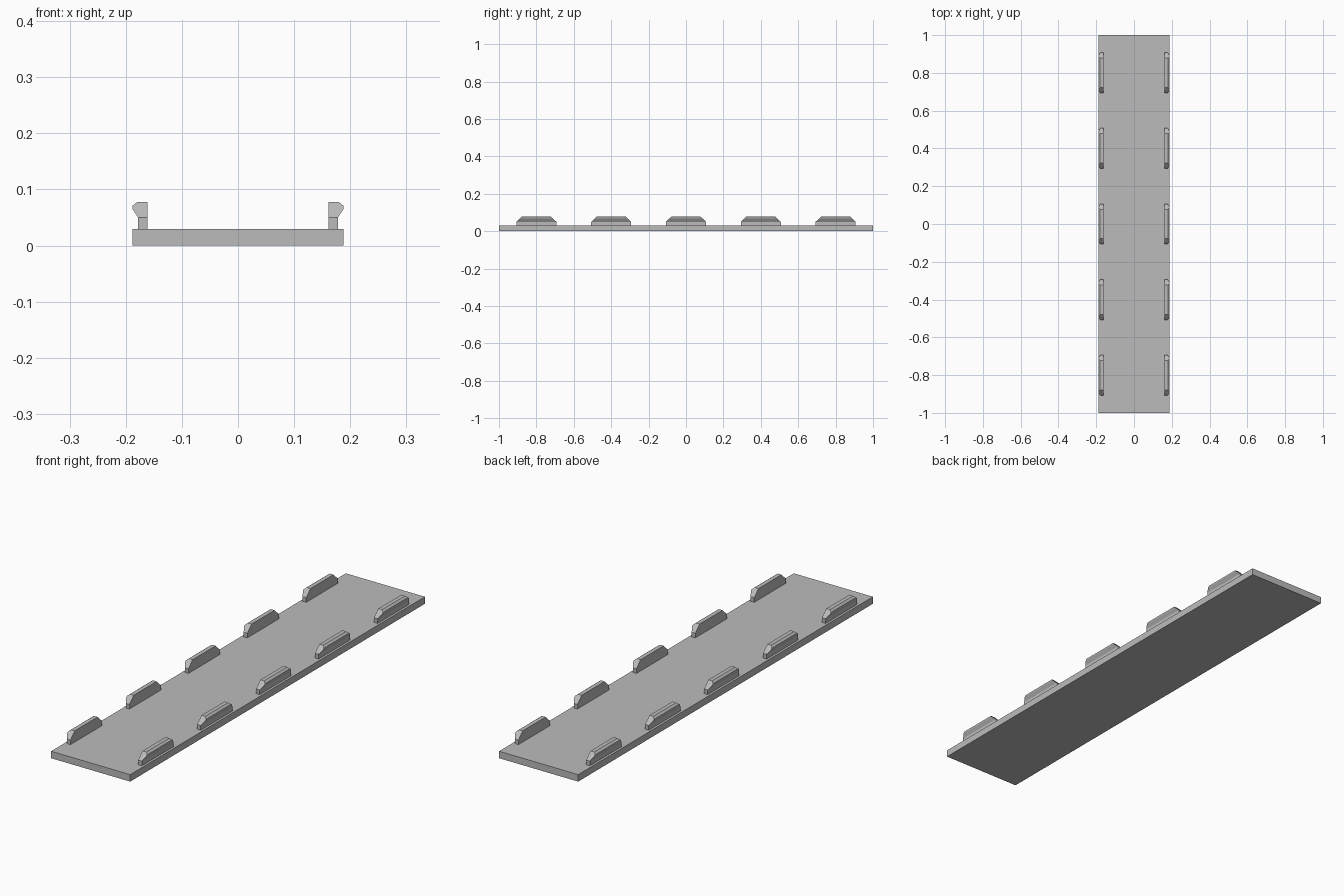
import bpy
import bmesh

cube = bpy.data.objects.get("Cube")
if cube:
    bpy.data.objects.remove(cube, do_unlink=True)

# Single grey finish
grey = bpy.data.materials.new("plain grey")
grey.use_nodes = True
colour = (0.5, 0.5, 0.5, 1)
grey.diffuse_color = colour
grey.node_tree.nodes["Principled BSDF"].inputs["Base Color"].default_value = colour


def add_object(name, bm):
    bmesh.ops.recalc_face_normals(bm, faces=bm.faces[:])
    mesh = bpy.data.meshes.new(name)
    bm.to_mesh(mesh)
    bm.free()
    mesh.materials.append(grey)
    obj = bpy.data.objects.new(name, mesh)
    bpy.context.collection.objects.link(obj)
    return obj


# Flat base plate
WIDTH, LENGTH, THICK = 0.376, 2.0, 0.03
bm = bmesh.new()
bmesh.ops.create_cube(bm, size=1)
for v in bm.verts:
    v.co.x *= WIDTH
    v.co.y *= LENGTH
    v.co.z = (v.co.z + 0.5) * THICK
add_object("base_plate", bm)

# Clip cross-section (x, z): narrow stem below an outward hooked head
NECK, TOP = 0.05, 0.078
PROFILE = [(0.161, THICK), (0.178, THICK), (0.178, NECK), (0.188, 0.065),
           (0.188, 0.071), (0.179, TOP), (0.161, TOP), (0.161, NECK)]


def half_length(z):
    # The head's ends slope inwards above the neck
    return 0.107 - 0.029 * max(0, z - NECK) / (TOP - NECK)


def add_clip(name, y):
    bm = bmesh.new()
    ends = [[bm.verts.new((x, s * half_length(z), z)) for x, z in PROFILE]
            for s in (-1, 1)]
    for ring in ends:
        bm.faces.new(ring[:3] + ring[7:])
        bm.faces.new(ring[2:])
    a, b = ends
    for i in range(len(a)):
        j = (i + 1) % len(a)
        bm.faces.new((a[i], a[j], b[j], b[i]))
    clip = add_object(name, bm)
    clip.location.y = y
    clip.modifiers.new("both sides", 'MIRROR').use_mirror_merge = False


# Five mirrored pairs of clips along the plate
for i in range(5):
    add_clip(f"clip_pair_{i + 1}", -0.8 + 0.4 * i)
